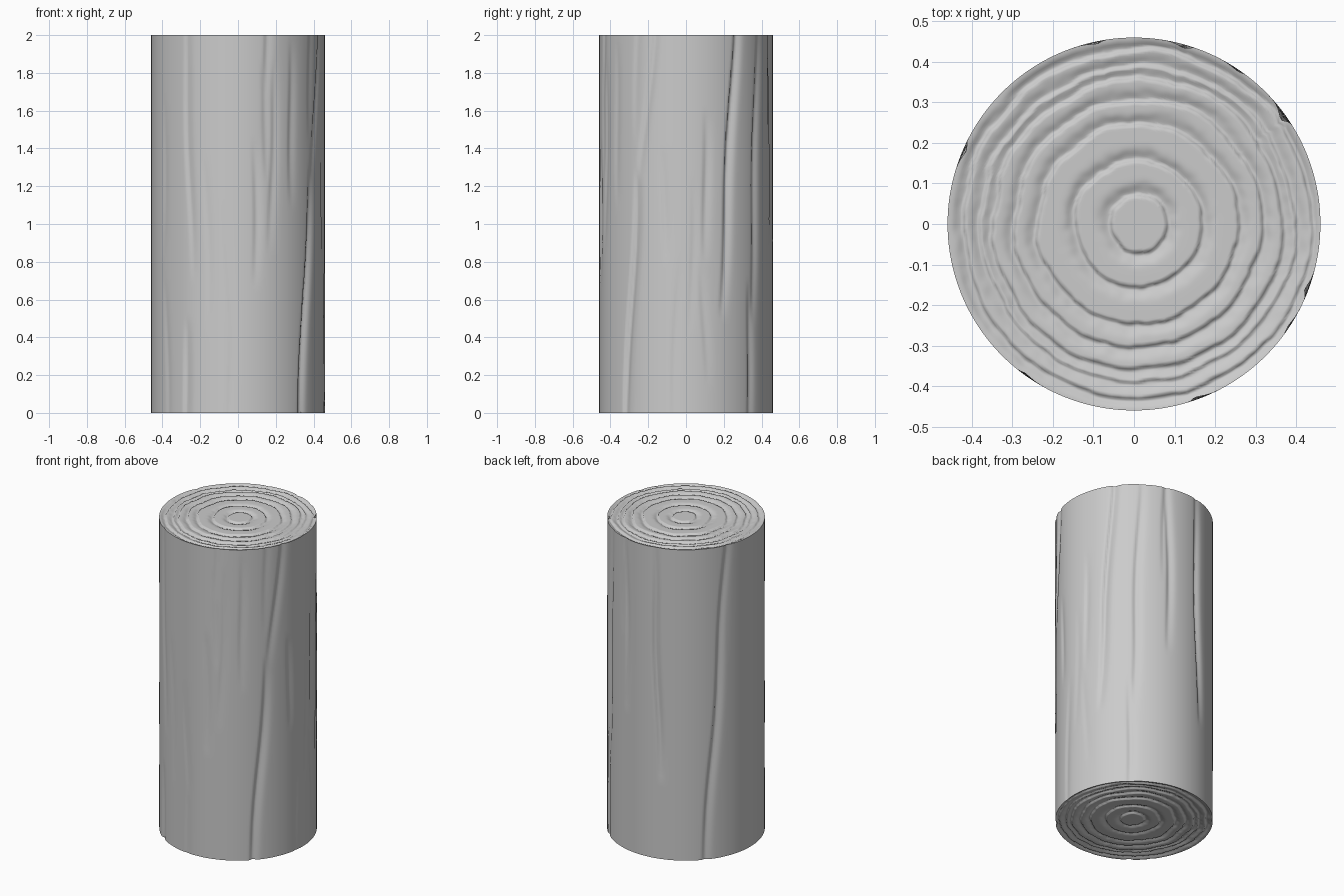
import bpy, bmesh, math, random
from mathutils import Vector, noise

random.seed(4)
RADIUS, HEIGHT = 0.46, 2.0
COLS, ROWS, BANDS = 288, 60, 90

if "Cube" in bpy.data.objects:
    bpy.data.objects.remove(bpy.data.objects["Cube"])

grey = bpy.data.materials.new("plain grey wood")
grey.use_nodes = True
colour = (0.6, 0.6, 0.6, 1)
grey.diffuse_color = colour
grey.node_tree.nodes["Principled BSDF"].inputs["Base Color"].default_value = colour

# Long grain grooves: low angle, high angle, low z, high z, depth
GROOVES = [
    (-47, -34, -0.3, 1.3, 0.020), (-33, -18, 1.2, 2.3, 0.010),
    (-122, -128, 0.7, 2.2, 0.008), (23, 37, 0.5, 2.4, 0.020),
    (48, 55, 0.4, 2.1, 0.013), (13, 12, 0.8, 1.6, 0.008),
    (-15, -15, 0.8, 1.4, 0.006), (45, 47, -0.2, 0.7, 0.010),
    (135, 158, -0.4, 2.3, 0.018), (105, 100, 0.5, 2.1, 0.018),
    (76, 74, 0.9, 2.3, 0.012), (-130, -125, -0.3, 0.5, 0.010)]
for i in range(16):
    a, z = random.uniform(-180, 180), random.uniform(-0.4, 1.6)
    GROOVES.append((a, a + random.uniform(-5, 5), z,
                    z + random.uniform(0.6, 1.1), random.uniform(0.003, 0.007)))


def bark_radius(angle, z):
    """Log radius with the grain grooves pressed in."""
    dip = 0.0
    for low, high, z0, z1, depth in GROOVES:
        t = (z - z0) / (z1 - z0)
        if 0 < t < 1:
            centre = low + (high - low) * t + math.sin(z * 5 + low)
            d = (math.degrees(angle) - centre + 180) % 360 - 180
            width = 1.2 if d < 0 else 3.5
            dip = max(dip, depth * math.sin(math.pi * t) ** 0.7
                      * math.exp(-(d / width) ** 2))
    return RADIUS - dip


# Growth rings on the sawn ends
RINGS = [0.073, 0.158, 0.25, 0.308, 0.36, 0.39, 0.432]


def ring_dip(x, y):
    """Each ring drops sharply outward, then swells back up."""
    r = math.hypot(x - 0.01, y)
    r += 0.012 * noise.noise(Vector((x * 9, y * 9, 1)))
    r += 0.004 * noise.noise(Vector((x * 35, y * 35, 2)))
    dip = 0.0
    for ring in RINGS:
        d = r - ring
        width = 0.004 if d < 0 else 0.02
        dip = max(dip, 0.011 * math.exp(-(d / width) ** 2))
    return dip * min(1, max(0, (RADIUS - math.hypot(x, y)) / 0.02))


def sheet(name, rows, flip=False):
    """Skin closed rows of points, with a fan where the row is one point."""
    bm = bmesh.new()
    loops = [[bm.verts.new(p) for p in row] for row in rows]
    for a, b in zip(loops, loops[1:]):
        for i in range(len(b)):
            j = (i + 1) % len(b)
            quad = [a[0], b[i], b[j]] if len(a) == 1 else [a[i], b[i], b[j], a[j]]
            bm.faces.new(quad[::-1] if flip else quad)
    mesh = bpy.data.meshes.new(name)
    bm.to_mesh(mesh)
    bm.free()
    mesh.materials.append(grey)
    mesh.shade_smooth()
    obj = bpy.data.objects.new(name, mesh)
    bpy.context.collection.objects.link(obj)


angles = [math.tau * i / COLS for i in range(COLS)]

# Round side of the log
side = []
for k in range(ROWS + 1):
    z = HEIGHT * k / ROWS
    side.append([(bark_radius(a, z) * math.cos(a),
                  bark_radius(a, z) * math.sin(a), z) for a in angles])
sheet("log_side", side, flip=True)

# Sawn ends
for name, z, inward in (("top_end", HEIGHT, -1), ("bottom_end", 0.0, 1)):
    rim = [bark_radius(a, z) for a in angles]
    rows = [[(0, 0, z)]]
    for k in range(1, BANDS + 1):
        row = []
        for a, edge in zip(angles, rim):
            x, y = edge * k / BANDS * math.cos(a), edge * k / BANDS * math.sin(a)
            row.append((x, y, z + inward * ring_dip(x, y)))
        rows.append(row)
    sheet(name, rows, flip=inward > 0)
